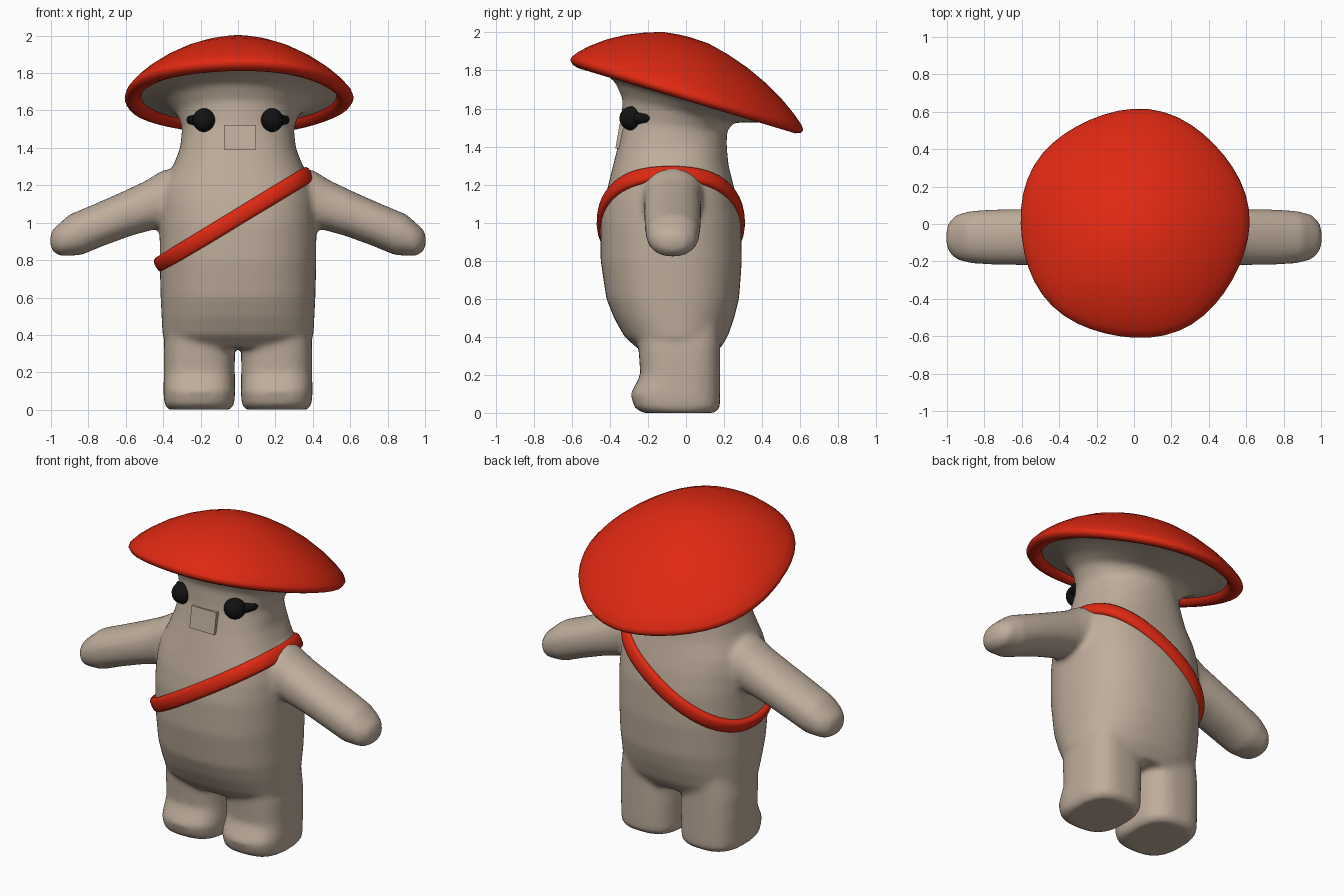
import bpy, bmesh, math
from mathutils import Vector

if "Cube" in bpy.data.objects:
    bpy.data.objects.remove(bpy.data.objects["Cube"])


def material(name, rgb):
    m = bpy.data.materials.new(name)
    m.diffuse_color = (*rgb, 1)
    m.use_nodes = True
    m.node_tree.nodes["Principled BSDF"].inputs["Base Color"].default_value = m.diffuse_color
    return m


BEIGE = material("beige", (0.52, 0.42, 0.33))
RED = material("red", (0.74, 0.022, 0.006))
BLACK = material("black", (0.006, 0.006, 0.006))


def make_object(name, bm, mat, smooth=True):
    bmesh.ops.recalc_face_normals(bm, faces=bm.faces)
    me = bpy.data.meshes.new(name)
    bm.to_mesh(me)
    bm.free()
    me.materials.append(mat)
    for p in me.polygons:
        p.use_smooth = smooth
    ob = bpy.data.objects.new(name, me)
    bpy.context.collection.objects.link(ob)
    return ob


def loft(bm, rings, closed=False):
    """Bridge rings of points; cap both ends unless the loft is closed."""
    vs = [[bm.verts.new(p) for p in r] for r in rings]
    n = len(vs[0])
    for i in range(len(vs) if closed else len(vs) - 1):
        a, b = vs[i], vs[(i + 1) % len(vs)]
        for k in range(n):
            bm.faces.new((a[k], a[(k + 1) % n], b[(k + 1) % n], b[k]))
    if not closed:
        bm.faces.new(vs[0])
        bm.faces.new(vs[-1])


def oval(t, a, b, e):
    """Point on a superellipse."""
    c, s = math.cos(t), math.sin(t)
    return (math.copysign(abs(c) ** (2 / e), c) * a,
            math.copysign(abs(s) ** (2 / e), s) * b)


N = 48
ANGLES = [2 * math.pi * i / N for i in range(N)]

# Body sections: height, half width, front y, back y, backward tilt
BODY = [(0.33, 0.37, -0.24, 0.17, 0), (0.40, 0.40, -0.32, 0.215, 0),
        (0.50, 0.405, -0.375, 0.25, 0), (0.60, 0.41, -0.415, 0.275, 0),
        (0.80, 0.415, -0.445, 0.29, 0), (1.00, 0.415, -0.445, 0.285, 0),
        (1.12, 0.41, -0.425, 0.265, 0), (1.20, 0.395, -0.405, 0.245, 0),
        (1.30, 0.345, -0.38, 0.22, 0), (1.40, 0.305, -0.355, 0.21, 0),
        (1.50, 0.295, -0.335, 0.212, 0.08), (1.58, 0.325, -0.33, 0.245, 0.22),
        (1.63, 0.39, -0.37, 0.34, 0.3), (1.665, 0.47, -0.45, 0.45, 0.3),
        (1.685, 0.545, -0.54, 0.54, 0.3), (1.74, 0.52, -0.51, 0.51, 0.3)]


def section(z):
    for p, q in zip(BODY, BODY[1:]):
        if p[0] <= z <= q[0]:
            f = (z - p[0]) / (q[0] - p[0])
            return [u + (v - u) * f for u, v in zip(p, q)]
    return BODY[0]


def body_ring(sec, grow=0.004):
    z, hx, y0, y1, tilt = sec
    e = 2.0 if tilt else 2.35
    out = []
    for t in ANGLES:
        x, y = oval(t, hx + grow, (y1 - y0) / 2 + grow, e)
        y += (y0 + y1) / 2
        out.append((x, y, z - tilt * y))
    return out


# Body, legs and arms fused into one soft skin
bm = bmesh.new()
loft(bm, [body_ring(s) for s in BODY])
LEG = [(0.0, 0.165, -0.225, 0.15), (0.025, 0.187, -0.27, 0.178),
       (0.10, 0.192, -0.292, 0.18), (0.15, 0.19, -0.265, 0.18),
       (0.20, 0.19, -0.24, 0.18), (0.34, 0.19, -0.25, 0.18),
       (0.48, 0.17, -0.26, 0.18)]
# Arm sections: x, centre height, half height, half depth
ARM = [(0.20, 1.15, 0.14, 0.14), (0.36, 1.13, 0.15, 0.16),
       (0.45, 1.10, 0.127, 0.15), (0.60, 1.045, 0.113, 0.15),
       (0.75, 0.985, 0.108, 0.148), (0.87, 0.935, 0.108, 0.14),
       (0.95, 0.91, 0.09, 0.12), (0.99, 0.905, 0.06, 0.08),
       (1.005, 0.905, 0.025, 0.03)]
for side in (-1, 1):
    rings = []
    for z, hx, y0, y1 in LEG:
        pts = [oval(t, hx, (y1 - y0) / 2, 2.8) for t in ANGLES]
        rings.append([(side * 0.207 + x, y + (y0 + y1) / 2, z) for x, y in pts])
    loft(bm, rings)
    rings = []
    for x, zc, hz, hy in ARM:
        pts = [oval(t, hy, hz, 2.2) for t in ANGLES]
        rings.append([(side * (x + 0.3 * v * (x < 0.93)), -0.07 + u, zc + v)
                      for u, v in pts])
    loft(bm, rings)
body = make_object("body", bm, BEIGE)
rm = body.modifiers.new("fuse", 'REMESH')
rm.mode = 'VOXEL'
rm.voxel_size = 0.016
rm.use_smooth_shade = True
sm = body.modifiers.new("soften", 'SMOOTH')
sm.factor = 0.5
sm.iterations = 10

# Cap: tilted dome with a rolled lip (radius, height above the tilted rim plane)
CAP = [(0.03, 0.30), (0.12, 0.292), (0.22, 0.262), (0.32, 0.222), (0.42, 0.168),
       (0.51, 0.105), (0.57, 0.052), (0.605, 0.012), (0.612, -0.008),
       (0.60, -0.028), (0.57, -0.038), (0.54, -0.03), (0.525, -0.005),
       (0.515, 0.04), (0.03, 0.06)]
bm = bmesh.new()
rings = []
for r, h in CAP:
    ring = []
    for t in ANGLES:
        w = 1 + 0.012 * math.sin(5 * t + 1) * r / 0.6
        x, y = r * w * math.cos(t), r * w * math.sin(t)
        # front edge is flatter, rear slope is fuller
        ring.append((x, y, 1.68 - 0.3 * y + h + max(h, 0) * 0.15 * y))
    rings.append(ring)
loft(bm, rings)
cap = make_object("cap", bm, RED)

# Shoulder strap: band following the body along a slanted plane
SLOPE = 0.61
normal = Vector((-SLOPE, 0, 1)).normalized()
path = []
for i in range(N):
    t = ANGLES[i]
    z = 1.03
    for _ in range(30):
        s = section(z)
        x, y = oval(t, s[1], (s[3] - s[2]) / 2, 2.35)
        z = 0.5 * z + 0.5 * (1.03 + SLOPE * x)
    path.append(Vector((x, y + (s[2] + s[3]) / 2, z)))
for _ in range(2):
    path = [(path[i - 1] + path[i] * 2 + path[(i + 1) % N]) / 4 for i in range(N)]
rings = []
for i, p in enumerate(path):
    tangent = (path[(i + 1) % N] - path[i - 1]).normalized()
    out = tangent.cross(normal).normalized()
    ring = []
    for k in range(12):
        u, v = oval(2 * math.pi * k / 12, 0.026, 0.044, 2.6)
        ring.append(p + out * (u + 0.006) + normal * v)
    rings.append(ring)
bm = bmesh.new()
loft(bm, rings, closed=True)
make_object("shoulder_strap", bm, RED)

# Eyes with a pointed outer lash
for side, label in ((-1, "left"), (1, "right")):
    bm = bmesh.new()
    bmesh.ops.create_uvsphere(bm, u_segments=24, v_segments=16, radius=0.063)
    bmesh.ops.translate(bm, verts=bm.verts, vec=(side * 0.18, -0.287, 1.548))
    make_object(label + "_eye", bm, BLACK)
    bm = bmesh.new()
    a, b = Vector((side * 0.2, -0.28, 1.548)), Vector((side * 0.268, -0.19, 1.55))
    d = b - a
    rot = d.to_track_quat('Z', 'Y')
    rings = []
    for f, r in ((0, 0.035), (0.5, 0.028), (0.85, 0.022), (1, 0.008)):
        rings.append([a + d * f + rot @ Vector((r * math.cos(k * math.pi / 6),
                      r * math.sin(k * math.pi / 6), 0)) for k in range(12)])
    loft(bm, rings)
    make_object(label + "_lash", bm, BLACK)

# Mouth plate
bm = bmesh.new()
bmesh.ops.create_cube(bm, size=1)
for v in bm.verts:
    x, y, z = v.co
    v.co = (0.01 + x * 0.17, -0.345 + y * 0.03 + z * 0.022, 1.455 + z * 0.13)
make_object("mouth", bm, BEIGE, smooth=False)
